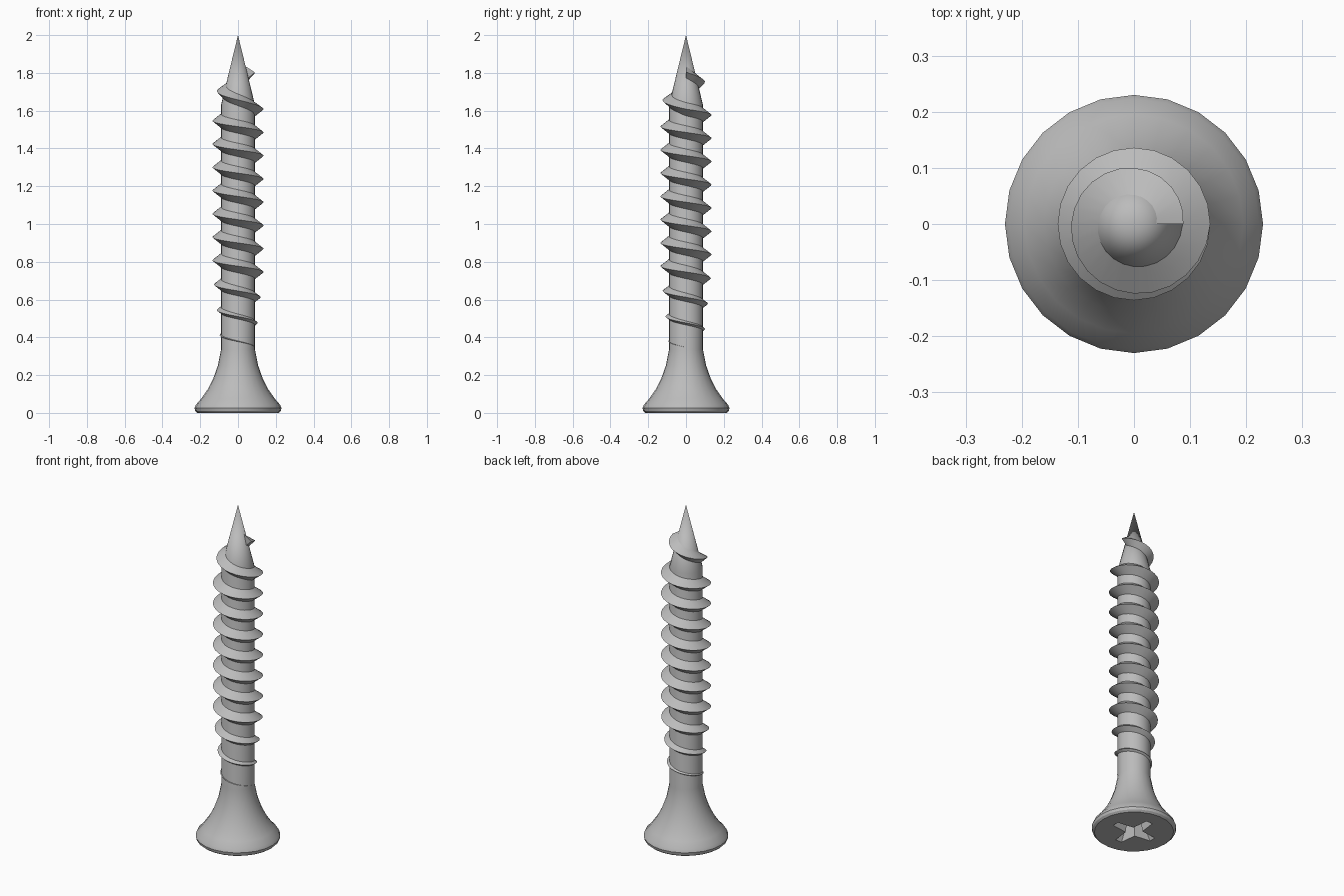
import bpy, bmesh, math
from mathutils import Vector

cube = bpy.data.objects.get("Cube")
if cube:
    bpy.data.objects.remove(cube, do_unlink=True)

SIDES = 24
CORE_R, CONE_Z, TIP_Z = 0.09, 1.63, 2.0

steel = bpy.data.materials.new("grey_steel")
steel.use_nodes = True
colour = (0.5, 0.5, 0.5, 1)
steel.diffuse_color = colour
steel.node_tree.nodes["Principled BSDF"].inputs["Base Color"].default_value = colour


def make_object(name, bm):
    bmesh.ops.recalc_face_normals(bm, faces=bm.faces[:])
    mesh = bpy.data.meshes.new(name)
    bm.to_mesh(mesh)
    bm.free()
    mesh.materials.append(steel)
    obj = bpy.data.objects.new(name, mesh)
    bpy.context.collection.objects.link(obj)
    return obj


def smooth(obj):
    bpy.ops.object.select_all(action='DESELECT')
    obj.select_set(True)
    bpy.context.view_layer.objects.active = obj
    bpy.ops.object.shade_smooth_by_angle(angle=math.radians(30))


def bridge(bm, a, b, closed=True):
    n = len(a)
    for i in range(n if closed else n - 1):
        j = (i + 1) % n
        bm.faces.new((a[i], a[j], b[j], b[i]))


# Lathed body: flat head, flared neck, shank and pointed tip
profile = [(0.215, 0), (0.226, 0.01), (0.23, 0.025), (0.223, 0.043), (0.195, 0.075),
           (0.16, 0.125), (0.13, 0.185), (0.107, 0.25), (CORE_R, 0.335), (CORE_R, CONE_Z)]
bm = bmesh.new()
rings = []
for r, z in profile:
    rings.append([bm.verts.new((r * math.cos(math.tau * i / SIDES),
                                r * math.sin(math.tau * i / SIDES), z)) for i in range(SIDES)])
for low, high in zip(rings, rings[1:]):
    bridge(bm, low, high)
bm.faces.new(rings[0])
tip = bm.verts.new((0, 0, TIP_Z))
for i in range(SIDES):
    bm.faces.new((rings[-1][i], rings[-1][(i + 1) % SIDES], tip))
body = make_object("screw_body", bm)

# Tapered cross-shaped driver recess, cut into the head
bm = bmesh.new()


def cross_ring(length, half, inner, z):
    arm = [(length, -half), (length, half), (inner, inner)]
    pts = []
    for q in range(4):
        c, s = round(math.cos(q * math.pi / 2)), round(math.sin(q * math.pi / 2))
        pts += [bm.verts.new((c * x - s * y, s * x + c * y, z)) for x, y in arm]
    return pts


mouth = cross_ring(0.142, 0.021, 0.034, -0.02)
floor = cross_ring(0.06, 0.015, 0.022, 0.12)
bridge(bm, mouth, floor)
bm.faces.new(mouth)
bm.faces.new(floor)
cutter = make_object("recess_cutter", bm)
cutter.hide_render = True
cut = body.modifiers.new("driver_recess", 'BOOLEAN')
cut.operation = 'DIFFERENCE'
cut.solver = 'EXACT'
cut.object = cutter
bpy.context.view_layer.objects.active = body
bpy.ops.object.modifier_apply(modifier=cut.name)
bpy.data.objects.remove(cutter, do_unlink=True)
smooth(body)

# Spiral thread: (turn, crest height, crest radius), running down from the tip
stations = [(0, 1.804, 0.088), (1, 1.608, 0.136), (8, 0.746, 0.136),
            (9, 0.612, 0.12), (10, 0.476, 0.105), (11, 0.347, 0.09)]


def thread_at(turn):
    for (t0, z0, r0), (t1, z1, r1) in zip(stations, stations[1:]):
        if turn <= t1:
            f = (turn - t0) / (t1 - t0)
            return z0 + f * (z1 - z0), r0 + f * (r1 - r0)


def core_radius(z):
    return CORE_R * min(1, (TIP_Z - z) / (TIP_Z - CONE_Z))


bm = bmesh.new()
sections = []
for i in range(11 * SIDES + 1):
    z, r = thread_at(i / SIDES)
    half = 0.8 * max(r - core_radius(z), 0.002)
    a = math.tau * i / SIDES
    outline = [(core_radius(z + half) - 0.002, z + half), (r, z),
               (core_radius(z - half) - 0.002, z - half)]
    sections.append([bm.verts.new((rad * math.cos(a), rad * math.sin(a), h)) for rad, h in outline])
for upper, lower in zip(sections, sections[1:]):
    bridge(bm, upper, lower)
bm.faces.new(sections[0])
bm.faces.new(sections[-1])
smooth(make_object("spiral_thread", bm))
